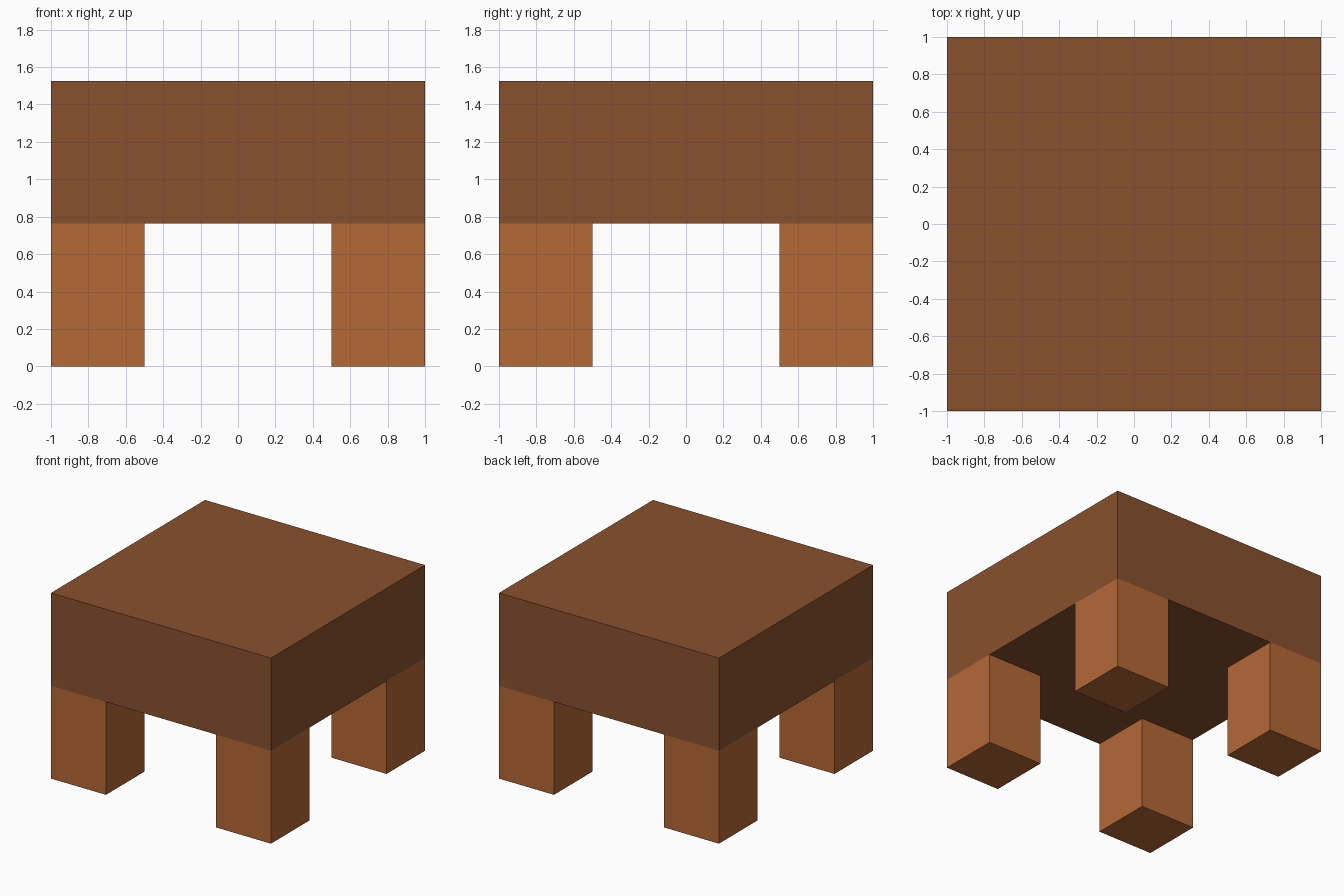
import bpy

if "Cube" in bpy.data.objects:
    bpy.data.objects.remove(bpy.data.objects["Cube"])


def srgb(r, g, b):
    f = lambda c: c / 12.92 if c <= 0.04045 else ((c + 0.055) / 1.055) ** 2.4
    return tuple(f(v / 255) for v in (r, g, b)) + (1.0,)


def material(name, rgb):
    m = bpy.data.materials.new(name)
    m.diffuse_color = srgb(*rgb)
    m.use_nodes = True
    m.node_tree.nodes["Principled BSDF"].inputs["Base Color"].default_value = m.diffuse_color
    return m


def box(name, centre, size, mat):
    bpy.ops.mesh.primitive_cube_add(size=1, location=centre)
    ob = bpy.context.object
    ob.name = name
    ob.scale = size
    bpy.ops.object.transform_apply(location=False, rotation=False, scale=True)
    ob.data.materials.append(mat)
    return ob


dark_wood = material("dark brown wood", (137, 81, 46))
light_wood = material("light brown wood", (181, 104, 54))

LEG_H, TOP_Z, LEG_W = 0.763, 1.525, 0.5

# Thick square seat
box("seat", (0, 0, (LEG_H + TOP_Z) / 2), (2, 2, TOP_Z - LEG_H), dark_wood)

# Four square legs flush with the corners
offset = 1 - LEG_W / 2
for side, sx in (("left", -1), ("right", 1)):
    for end, sy in (("front", -1), ("back", 1)):
        box(f"{end}_{side}_leg", (sx * offset, sy * offset, LEG_H / 2),
            (LEG_W, LEG_W, LEG_H), light_wood)
